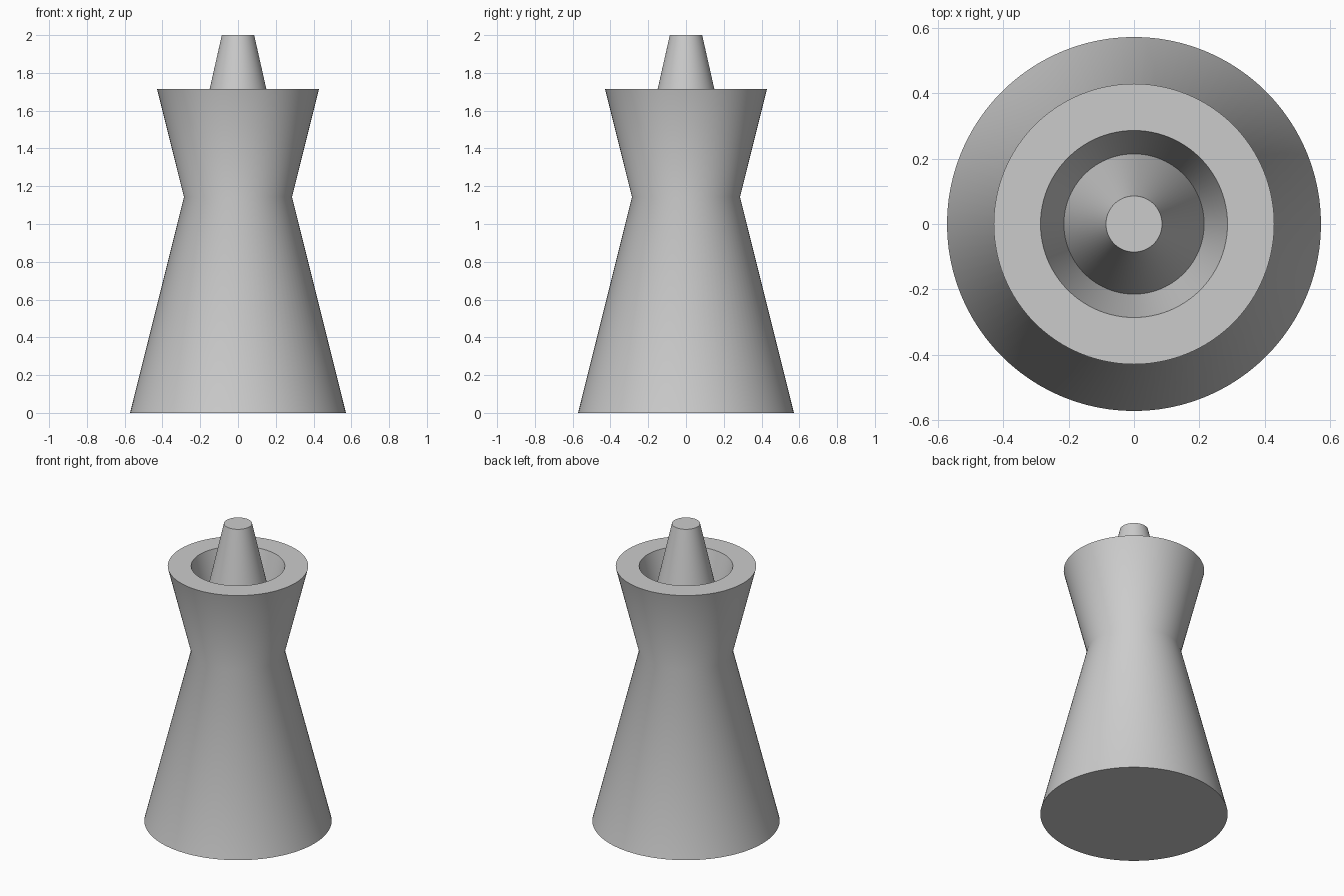
import bpy
import bmesh
import math

cube = bpy.data.objects.get("Cube")
if cube:
    bpy.data.objects.remove(cube, do_unlink=True)

U = 1 / 7       # design unit: the model is 14 units tall
SEGMENTS = 96

grey = bpy.data.materials.new("plain_grey")
grey.use_nodes = True
colour = (0.6, 0.6, 0.6, 1)
grey.diffuse_color = colour
grey.node_tree.nodes["Principled BSDF"].inputs["Base Color"].default_value = colour


def lathe(name, profile):
    """Revolve a (radius, height) profile about z; open ends are capped."""
    bm = bmesh.new()
    rings = []
    for r, z in profile:
        angles = [math.tau * i / SEGMENTS for i in range(SEGMENTS)]
        rings.append([bm.verts.new((r * U * math.cos(a), r * U * math.sin(a), z * U))
                      for a in angles])
    for low, high in zip(rings, rings[1:]):
        for i in range(SEGMENTS):
            j = (i + 1) % SEGMENTS
            bm.faces.new((low[i], low[j], high[j], high[i]))
    bm.faces.new(rings[0][::-1])
    bm.faces.new(rings[-1])
    mesh = bpy.data.meshes.new(name)
    bm.to_mesh(mesh)
    bm.free()
    mesh.materials.append(grey)
    obj = bpy.data.objects.new(name, mesh)
    bpy.context.collection.objects.link(obj)
    bpy.ops.object.select_all(action="DESELECT")
    obj.select_set(True)
    bpy.context.view_layer.objects.active = obj
    bpy.ops.object.shade_smooth_by_angle(angle=math.radians(30))
    return obj


# Waisted body with a flat rim, a V-shaped groove and a tapered centre peg
lathe("waisted_body_with_peg", [
    (4, 0),        # base
    (2, 8),        # waist
    (3, 12),       # outer rim
    (2, 12),       # inner rim
    (1.5, 10),     # groove bottom
    (0.6, 14),     # peg top
])
